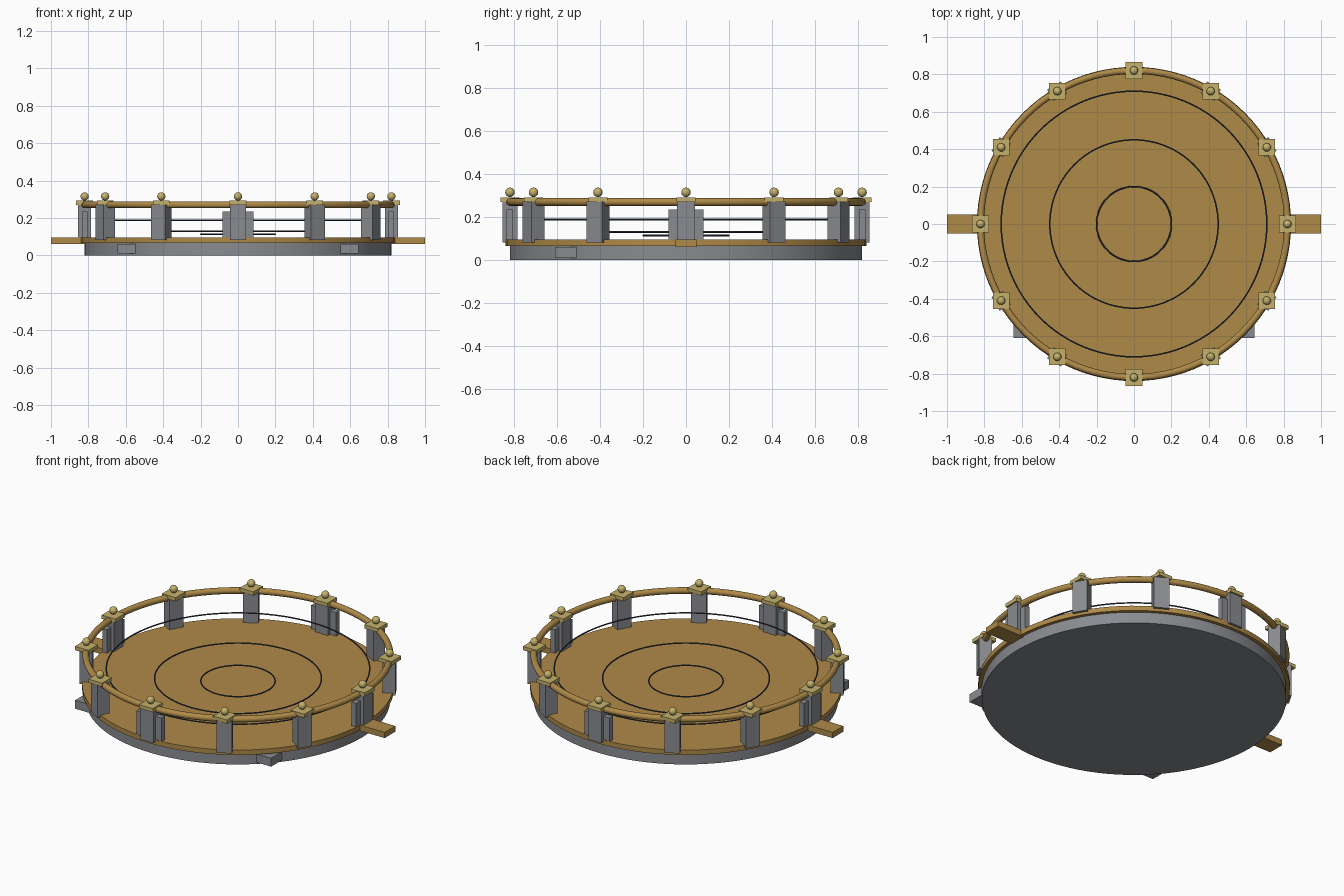
import bpy
from math import cos, sin, pi, radians

if "Cube" in bpy.data.objects:
    bpy.data.objects.remove(bpy.data.objects["Cube"])


def material(name, color):
    m = bpy.data.materials.new(name)
    m.use_nodes = True
    m.diffuse_color = (*color, 1)
    m.node_tree.nodes["Principled BSDF"].inputs["Base Color"].default_value = (*color, 1)
    return m


stone = material("grey stone", (0.25, 0.26, 0.28))
wood = material("warm bronze", (0.43, 0.255, 0.065))
gold = material("pale gold", (0.56, 0.44, 0.15))
wire = material("dark steel", (0.04, 0.05, 0.08))


def finish(name, mat, smooth=False):
    ob = bpy.context.object
    ob.name = name
    ob.data.materials.append(mat)
    if smooth:
        bpy.ops.object.shade_smooth_by_angle(angle=radians(40))
    return ob


def box(name, mat, center, size, turn=0):
    bpy.ops.mesh.primitive_cube_add(size=1, location=center, rotation=(0, 0, turn))
    ob = finish(name, mat)
    ob.scale = size
    return ob


def disc(name, mat, radius, bottom, top):
    bpy.ops.mesh.primitive_cylinder_add(vertices=96, radius=radius, depth=top - bottom,
                                        location=(0, 0, (bottom + top) / 2))
    return finish(name, mat, True)


def ring(name, mat, radius, thickness, z, sides):
    bpy.ops.mesh.primitive_torus_add(major_radius=radius, minor_radius=thickness,
                                     major_segments=96, minor_segments=sides,
                                     location=(0, 0, z))
    return finish(name, mat, True)


# Round base and deck
disc("base", stone, 0.82, 0, 0.066)
disc("deck", wood, 0.84, 0.066, 0.095)

# Beams at both sides and feet at the front corners
for side, s in (("left", 1), ("right", -1)):
    box(side + "_beam", wood, (s * 0.9, 0, 0.078), (0.2, 0.1, 0.034))
    box(side + "_foot", stone, (s * 0.595, -0.56, 0.035), (0.1, 0.1, 0.05))

# Railing and concentric wire rings above the deck
R = 0.82
ring("railing", wood, R, 0.018, 0.27, 16)
for name, radius, z in (("outer", 0.71, 0.188), ("middle", 0.45, 0.13), ("inner", 0.2, 0.114)):
    ring(name + "_wire_ring", wire, radius, 0.004, z, 8)

# Posts with square caps and ball finials; the four main posts have wide panels
for i in range(12):
    a = i * pi / 6
    x, y = R * cos(a), R * sin(a)
    box(f"post_{i}", stone, (x, y, 0.177), (0.07, 0.085, 0.19), a)
    box(f"post_cap_{i}", gold, (x, y, 0.281), (0.09, 0.09, 0.022))
    bpy.ops.mesh.primitive_uv_sphere_add(segments=20, ring_count=12, radius=0.022,
                                         location=(x, y, 0.315))
    finish(f"finial_{i}", gold, True)
    if i % 3 == 0:
        box(f"post_panel_{i}", stone, (x, y, 0.16), (0.03, 0.165, 0.15), a)
